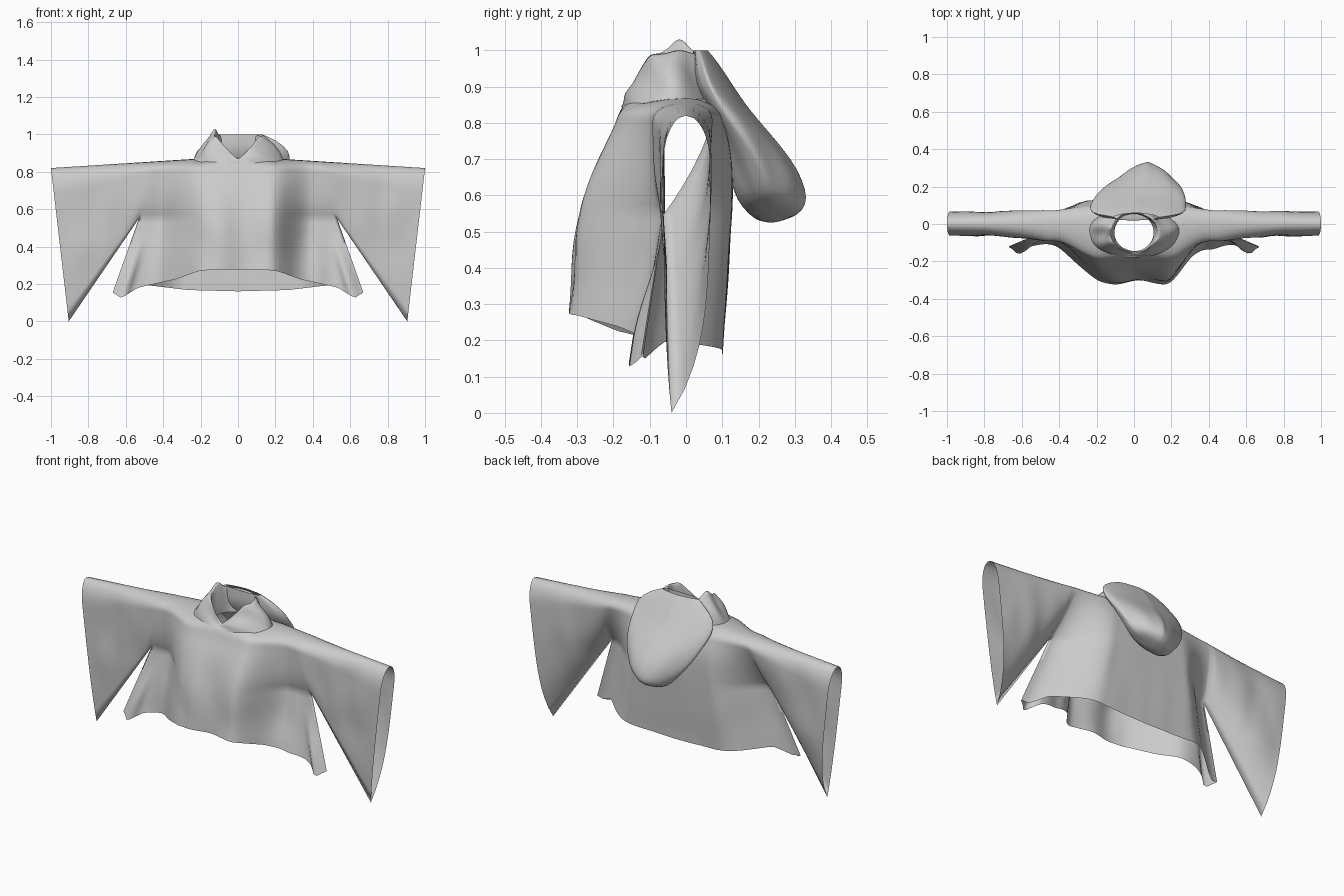
import bpy, bmesh, math
from mathutils import noise, Vector

if "Cube" in bpy.data.objects:
    bpy.data.objects.remove(bpy.data.objects["Cube"])


def lerp(a, b, t):
    return a + (b - a) * t


def smooth(a, b, x):
    t = min(1, max(0, (x - a) / (b - a)))
    return t * t * (3 - 2 * t)


def table(pts, x):
    # piecewise-linear lookup, pts sorted by first value
    if x <= pts[0][0]:
        return pts[0][1]
    for (x0, y0), (x1, y1) in zip(pts, pts[1:]):
        if x <= x1:
            return lerp(y0, y1, (x - x0) / (x1 - x0))
    return pts[-1][1]


def soft_table(pts, x, r=0.07):
    # the same lookup averaged over a small window to hide the corners
    return sum(table(pts, x + r * k / 3) for k in range(-3, 4)) / 7


def grid(bm, rows, closed=False):
    vs = [[bm.verts.new(p) for p in r] for r in rows]
    n = len(rows[0])
    for a, b in zip(vs, vs[1:]):
        for i in range(n if closed else n - 1):
            j = (i + 1) % n
            bm.faces.new((a[i], a[j], b[j], b[i]))
    return vs


def finish(bm, name, levels=0):
    bmesh.ops.remove_doubles(bm, verts=bm.verts, dist=0.0005)
    bmesh.ops.recalc_face_normals(bm, faces=bm.faces)
    me = bpy.data.meshes.new(name)
    bm.to_mesh(me)
    bm.free()
    ob = bpy.data.objects.new(name, me)
    bpy.context.collection.objects.link(ob)
    for p in me.polygons:
        p.use_smooth = True
    if levels:
        m = ob.modifiers.new("smooth", 'SUBSURF')
        m.levels = m.render_levels = levels
    return ob


def wrinkle(x, z, amp, seed):
    return amp * noise.noise(Vector((x * 7, z * 4, seed)))


NU = 20                                        # rows between ridge and underarm
VS = [(i / NU) ** 1.6 for i in range(NU + 1)]
X0, XA, ZA = 0.45, 0.53, 0.55                  # shoulder seam and armpit


def ridge_z(x):
    return 0.868 - 0.048 * max(0, (abs(x) - 0.25) / 0.75)


def rounding(v):
    k = min(1, v / 0.16)
    return math.sqrt(1 - (1 - k) ** 2)


def wall(s, v, front):
    # sleeve section: rounded top, walls closing at the underarm seam
    seam = lerp(-0.06, -0.04, s)
    inner = (1 - s) ** 3
    if front:
        return lerp(-0.062 - 0.03 * inner, seam, v ** 4)
    return lerp(0.066 + 0.012 * inner, seam, v ** lerp(1.6, 5, s ** 0.6))


# body and sleeve cloth
FRONT = [(0.27, -0.315), (0.45, -0.30), (0.6, -0.275), (0.75, -0.22), (0.84, -0.17)]
BACK = [(0.16, 0.10), (0.6, 0.13), (0.75, 0.125), (0.86, 0.08)]
HEM_F = [(0.2, 0.278), (0.32, 0.268), (0.5, 0.225), (0.74, 0.19), (0.8, 0.18), (0.93, 0.125), (1, 0.155)]
HEM_B = [(0.0, 0.161), (0.4, 0.168), (0.8, 0.2), (0.93, 0.15), (1, 0.155)]


def body_point(u, row, front):
    a = abs(u)
    if row <= NU:
        v = VS[row]
        x = u * lerp(X0, XA, v)
        z = lerp(ridge_z(u * X0), ZA, v)
        side = wall(0, v, front)
    else:
        q = (row - NU) / 16
        v = 1
        x = u * lerp(XA, 0.67, q)
        z = lerp(ZA, table(HEM_F if front else HEM_B, a), q)
        side = lerp(-0.06, -0.12, q)
    neck = math.sqrt(max(0, 1 - (x / 0.19) ** 2))
    free = 1 - a ** 6
    low = smooth(0.85, 0.3, z)
    if front:
        # the front panel billows only between the chest folds
        y = lerp(soft_table(FRONT, z), side, smooth(0.17, 0.43 if x < 0 else 0.40, abs(x)))
        calm = free * low * smooth(1, 0.6, a)
        y += calm * 0.014 * math.sin(x * 24 + 0.8) + calm * wrinkle(x, z, 0.02, 1)
        y -= 0.04 * low * math.exp(-((a - 0.92) / 0.05) ** 2) * smooth(0.5, 0.2, z)
        top = -0.15 * neck
    else:
        y = lerp(soft_table(BACK, z), side, smooth(0.45, 1, a))
        y += free * low * wrinkle(x, z, 0.006, 5)
        top = 0.07 * neck
    return (x, lerp(top, y, rounding(v)), z)


def sleeve_point(s, v, front, sx):
    xt = lerp(X0, 1.0, s)
    x = lerp(xt, lerp(XA, 0.905, s), v)
    z = lerp(ridge_z(xt), lerp(ZA, 0.0, s), v)
    y = wall(s, v, front) * rounding(v)
    y += wrinkle(sx * x, z, 0.018, 3 + front) * math.sin(math.pi * s) * math.sin(math.pi * v)
    return (sx * x, y, z)


bm = bmesh.new()
for front in (True, False):
    grid(bm, [[body_point(i / 32, r, front) for i in range(-32, 33)] for r in range(NU + 17)])
    for sx in (-1, 1):
        grid(bm, [[sleeve_point(i / 24, v, front, sx) for i in range(25)] for v in VS])
finish(bm, "robe_body_and_sleeves")

# collar: outer base, folded ridge with a V at the front, inner lining
bm = bmesh.new()
N = 56
rows = []
for k in range(10):
    ring = []
    for i in range(N):
        a = 2 * math.pi * i / N
        c, s = math.cos(a), math.sin(a)
        off = abs((math.degrees(a) - 270 + 180) % 360 - 180)
        h = 0.868 + 0.132 * min(1, off / 60)
        # pointed peak on the left, smaller one on the right
        h += (0.045 if c < 0 else 0.012) * math.exp(-((off - 105) / 18) ** 2)
        if k <= 5:
            t = k / 5
            rx, ry = lerp(0.25, 0.125, t), lerp(0.135, 0.105, t)
            z = lerp(0.845, h, t ** 0.8)
            w = 1 + 0.09 * math.sin(t * math.pi) * math.sin(5 * a + 3 * t)
        else:
            t = (k - 5) / 4
            rx, ry = lerp(0.125, 0.105, t), lerp(0.105, 0.10, t)
            z = lerp(h, 0.85, t)
            w = 1 + 0.06 * math.sin(t * math.pi) * math.sin(4 * a)
        ring.append((c * rx * w, -0.045 + s * ry * w, z))
    rows.append(ring)
grid(bm, rows, True)
finish(bm, "collar", 1)

# hood bag hanging down the back: z, y near, y far, x centre, half width
HOOD = [(1.0, 0.02, 0.06, 0.01, 0.12), (0.97, 0.02, 0.085, 0.02, 0.18),
        (0.91, 0.02, 0.125, 0.02, 0.255), (0.85, 0.05, 0.165, 0.025, 0.265),
        (0.78, 0.09, 0.225, 0.035, 0.245), (0.70, 0.11, 0.29, 0.05, 0.205),
        (0.64, 0.125, 0.325, 0.06, 0.175), (0.59, 0.14, 0.34, 0.07, 0.14),
        (0.56, 0.165, 0.325, 0.07, 0.11), (0.54, 0.20, 0.29, 0.07, 0.06)]
bm = bmesh.new()
rows = []
for z, y0, y1, xc, hw in HOOD:
    ring = []
    for i in range(40):
        a = 2 * math.pi * (i + 0.5) / 40
        c, s = math.cos(a), math.sin(a)
        # far side comes to a soft point, near side lies rounder on the back
        e = 1.35 if s > 0 else 0.95
        px = math.copysign(abs(c) ** e, c)
        py = math.copysign(abs(s) ** e, s)
        w = 1 + 0.12 * noise.noise(Vector((c * 2, s * 2, z * 9)))
        ym = lerp(y0, y1, 0.4)
        ring.append((xc + hw * px * w, ym + (y1 - ym if s > 0 else ym - y0) * py * w,
                     z + 0.025 * px * smooth(0.9, 0.6, z)))
    rows.append(ring)
vs = grid(bm, rows, True)
bm.faces.new(vs[-1])
finish(bm, "hood", 1)
